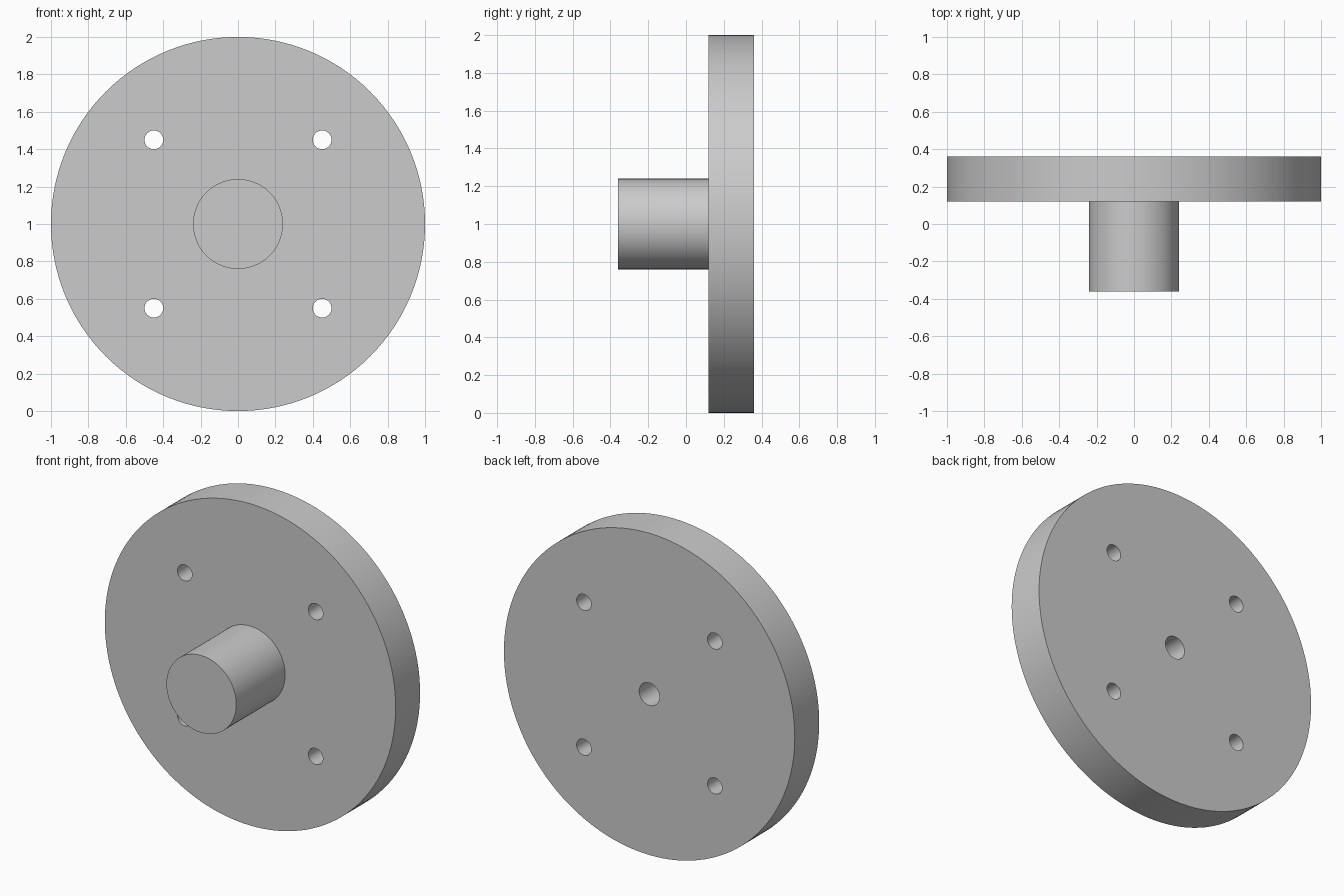
import bpy
import bmesh
from math import radians, tau
from mathutils import Matrix, Vector

cube = bpy.data.objects.get("Cube")
if cube:
    bpy.data.objects.remove(cube, do_unlink=True)

CENTRE = Vector((0, 0, 1))
SEGMENTS = 128

grey = bpy.data.materials.new("plain grey")
grey.use_nodes = True
colour = (0.6, 0.6, 0.6, 1)
grey.diffuse_color = colour
grey.node_tree.nodes["Principled BSDF"].inputs["Base Color"].default_value = colour


def make_object(name, bm):
    bmesh.ops.recalc_face_normals(bm, faces=bm.faces)
    mesh = bpy.data.meshes.new(name)
    bm.to_mesh(mesh)
    bm.free()
    mesh.materials.append(grey)
    obj = bpy.data.objects.new(name, mesh)
    bpy.context.collection.objects.link(obj)
    return obj


def lathe(name, profile):
    """Turn a (radius, y) profile about the y axis through CENTRE."""
    bm = bmesh.new()
    verts = [bm.verts.new(CENTRE + Vector((r, y, 0))) for r, y in profile]
    edges = [bm.edges.new(pair) for pair in zip(verts, verts[1:])]
    bmesh.ops.spin(bm, geom=verts + edges, cent=CENTRE, axis=(0, 1, 0),
                   angle=tau, steps=SEGMENTS, use_duplicate=False)
    bmesh.ops.remove_doubles(bm, verts=bm.verts, dist=0.0001)
    return make_object(name, bm)


# Flange disc with a front hub and a blind bore from the back
flange = lathe("flange_with_hub", [
    (0, -0.36), (0.24, -0.36), (0.24, 0.12), (1, 0.12),
    (1, 0.36), (0.07, 0.36), (0.07, -0.12), (0, -0.12)])

# Four bolt hole cutters in a square pattern
bm = bmesh.new()
for x in (-0.45, 0.45):
    for z in (-0.45, 0.45):
        place = Matrix.Translation(CENTRE + Vector((x, 0.24, z)))
        bmesh.ops.create_cone(bm, cap_ends=True, segments=48, radius1=0.05,
                              radius2=0.05, depth=0.5,
                              matrix=place @ Matrix.Rotation(radians(90), 4, "X"))
cutter = make_object("bolt_hole_cutter", bm)
cutter.hide_render = True

# Cut the bolt holes through the flange
cut = flange.modifiers.new("bolt holes", "BOOLEAN")
cut.operation = "DIFFERENCE"
cut.solver = "EXACT"
cut.object = cutter
bpy.ops.object.select_all(action="DESELECT")
flange.select_set(True)
bpy.context.view_layer.objects.active = flange
bpy.ops.object.modifier_apply(modifier=cut.name)
bpy.data.objects.remove(cutter, do_unlink=True)

# Smooth round walls with crisp rims
bpy.ops.object.shade_smooth_by_angle(angle=radians(30))
